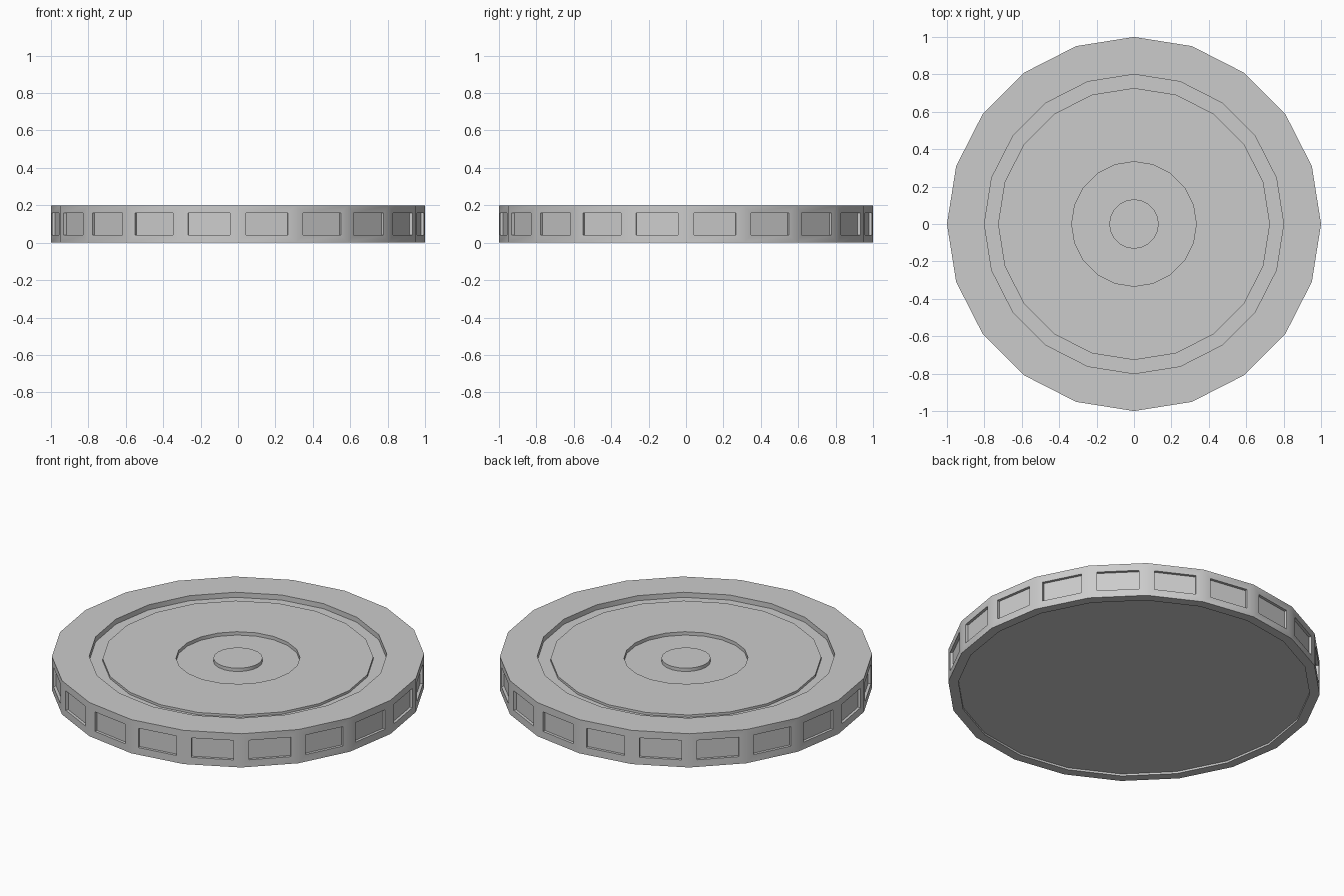
import bpy, bmesh, math

if "Cube" in bpy.data.objects:
    bpy.data.objects.remove(bpy.data.objects["Cube"])

SIDES = 20

# Radius/height profile: recessed base, rim, groove, plateau, hub well, centre button
PROFILE = [(0.946, 0.012), (0.946, 0.0), (1.0, 0.0), (1.0, 0.2), (0.8, 0.2),
           (0.8, 0.17), (0.727, 0.17), (0.727, 0.184), (0.333, 0.184),
           (0.333, 0.164), (0.132, 0.164), (0.132, 0.184)]


def ring(bm, r, z):
    step = 2 * math.pi / SIDES
    return [bm.verts.new((r * math.cos(i * step), r * math.sin(i * step), z))
            for i in range(SIDES)]


bm = bmesh.new()
rings = [ring(bm, r, z) for r, z in PROFILE]
rim_faces = []
for k in range(len(rings) - 1):
    a, b = rings[k], rings[k + 1]
    for i in range(SIDES):
        j = (i + 1) % SIDES
        face = bm.faces.new((a[i], a[j], b[j], b[i]))
        if k == 2:
            rim_faces.append(face)
bm.faces.new(rings[0][::-1])
bm.faces.new(rings[-1])
bm.normal_update()

# Recessed rectangular panel in every rim facet
bmesh.ops.inset_individual(bm, faces=rim_faces, thickness=0.06, depth=0.0)
bmesh.ops.recalc_face_normals(bm, faces=bm.faces)
moved = bmesh.ops.extrude_discrete_faces(bm, faces=rim_faces)["faces"]
for face in moved:
    face.normal_update()
    c = face.calc_center_median()
    out = c.copy()
    out.z = 0
    bmesh.ops.translate(bm, verts=face.verts, vec=-0.016 * out.normalized())
bmesh.ops.recalc_face_normals(bm, faces=bm.faces)

mesh = bpy.data.meshes.new("round_base")
bm.to_mesh(mesh)
bm.free()
obj = bpy.data.objects.new("round_base", mesh)
bpy.context.collection.objects.link(obj)

# Soft rim facets, crisp steps
bpy.context.view_layer.objects.active = obj
obj.select_set(True)
bpy.ops.object.shade_smooth_by_angle(angle=math.radians(30))
